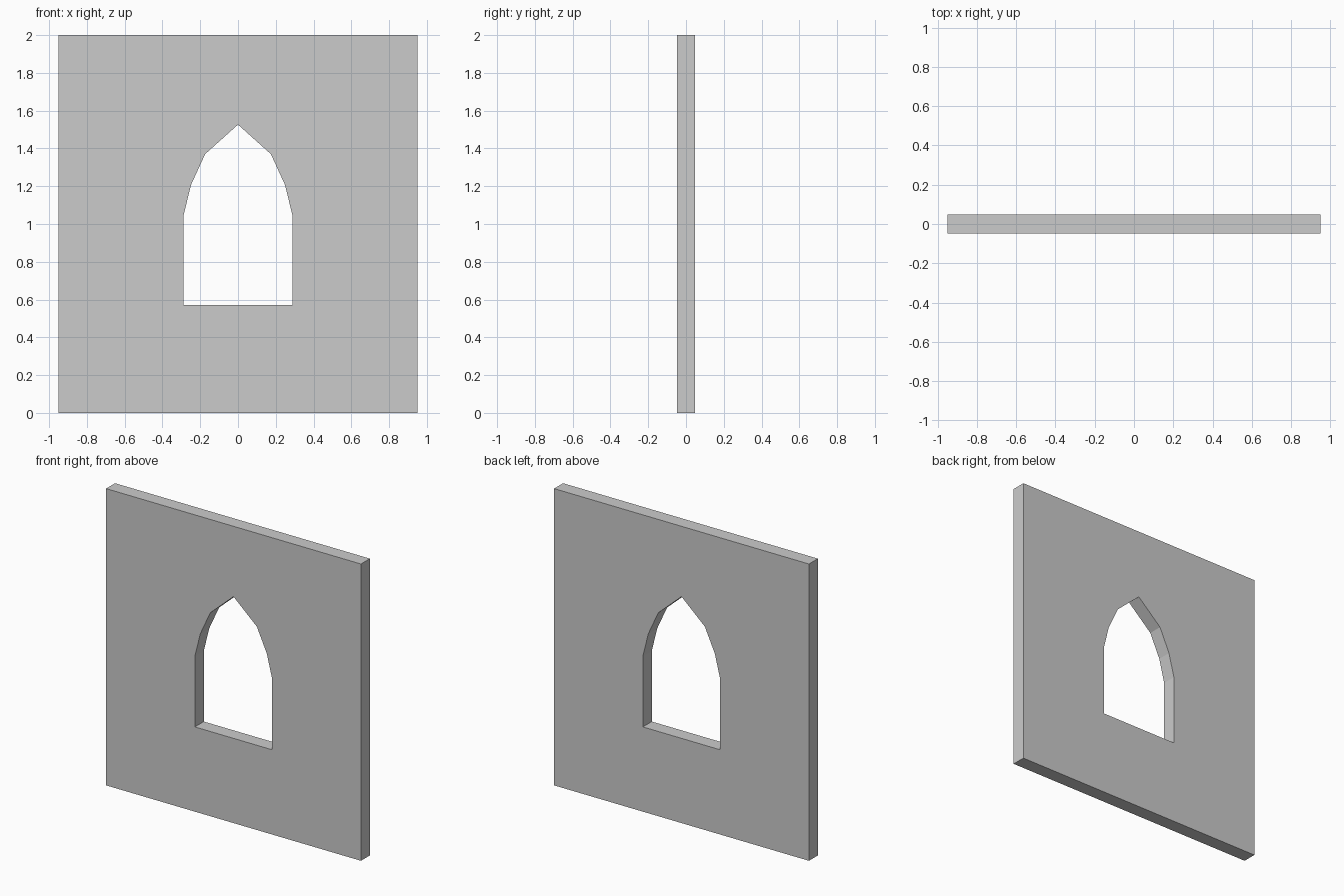
import bpy
import bmesh
from mathutils import Vector

if "Cube" in bpy.data.objects:
    bpy.data.objects.remove(bpy.data.objects["Cube"])

HALF_W, HEIGHT, HALF_D = 0.95, 2.0, 0.0475

# Outer outline of the wall
wall = [(-HALF_W, 0), (HALF_W, 0), (HALF_W, HEIGHT), (-HALF_W, HEIGHT)]

# Pointed arch opening: right half, mirrored about the apex
right = [(0.288, 0.571), (0.288, 1.048), (0.248, 1.209), (0.174, 1.37)]
window = right + [(0, 1.526)] + [(-x, z) for x, z in reversed(right)]


def add_loop(bm, points):
    verts = [bm.verts.new((x, -HALF_D, z)) for x, z in points]
    return [bm.edges.new((a, b)) for a, b in zip(verts, verts[1:] + verts[:1])]


# Fill between wall and opening, then extrude through the thickness
bm = bmesh.new()
edges = add_loop(bm, wall) + add_loop(bm, window)
bmesh.ops.triangle_fill(bm, use_beauty=True, edges=edges, normal=Vector((0, -1, 0)))
ext = bmesh.ops.extrude_face_region(bm, geom=bm.faces[:], use_keep_orig=True)
moved = [g for g in ext["geom"] if isinstance(g, bmesh.types.BMVert)]
bmesh.ops.translate(bm, verts=moved, vec=(0, 2 * HALF_D, 0))
bmesh.ops.recalc_face_normals(bm, faces=bm.faces[:])

mesh = bpy.data.meshes.new("window_wall")
bm.to_mesh(mesh)
bm.free()
bpy.context.collection.objects.link(bpy.data.objects.new("window_wall", mesh))
